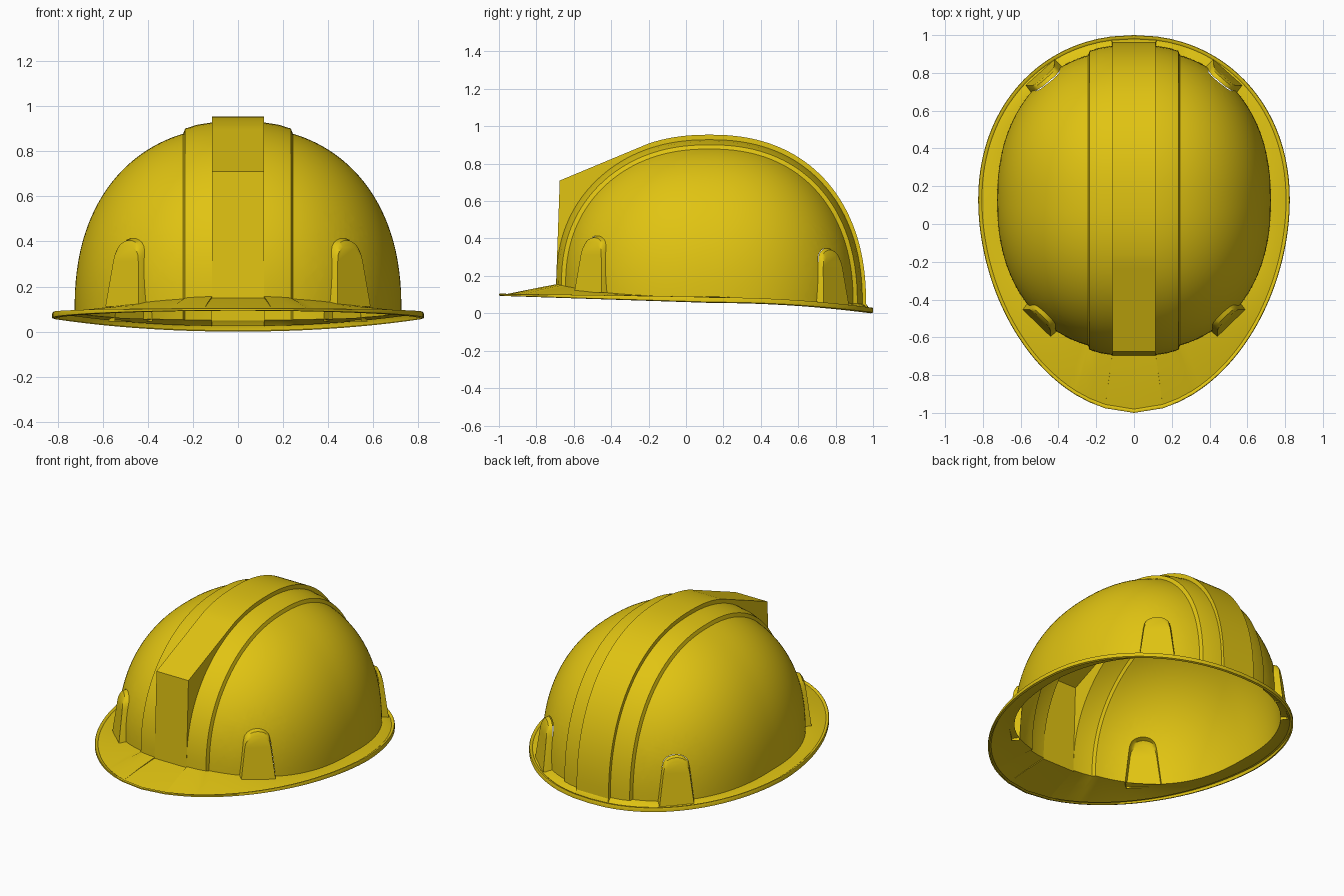
import bpy, bmesh, math
from mathutils import Vector

if "Cube" in bpy.data.objects:
    bpy.data.objects.remove(bpy.data.objects["Cube"])

A, B, C = 0.725, 0.80, 0.81      # dome half sizes
CY, Z0, N = 0.125, 0.10, 2.25    # dome centre, base height, roundness
STEPS = 72
RIDGE, BAND = 0.115, 0.243       # half widths of the raised strips

yellow = bpy.data.materials.new("safety yellow")
yellow.diffuse_color = (0.75, 0.55, 0.006, 1)
yellow.use_nodes = True
yellow.node_tree.nodes["Principled BSDF"].inputs["Base Color"].default_value = yellow.diffuse_color


def finish(bm, name, angle=28):
    mesh = bpy.data.meshes.new(name)
    bm.to_mesh(mesh)
    bm.free()
    mesh.materials.append(yellow)
    ob = bpy.data.objects.new(name, mesh)
    bpy.context.collection.objects.link(ob)
    bpy.ops.object.select_all(action='DESELECT')
    ob.select_set(True)
    bpy.context.view_layer.objects.active = ob
    bpy.ops.object.shade_smooth_by_angle(angle=math.radians(angle))
    return ob


def base_z(y):
    """Height where the shell meets the brim."""
    if y < 0.15:
        return 0.09 + 0.065 * ((0.15 - y) / 0.84) ** 3
    return 0.09 - 0.05 * (y - 0.15)


def arch(x, offset, ridge=False):
    """One front-to-back section of the shell at a given x."""
    s = max(0.0, 1 - abs(x / A) ** N) ** (1 / N)
    ry, rz = B * s + offset, C * s + offset
    if ridge:
        ry, rz = 0.838, 0.855
    pts = []
    for j in range(STEPS + 1):
        t = math.pi * j / STEPS
        c = math.cos(t)
        y = CY - math.copysign(abs(c) ** (2 / N), c) * ry
        zb = base_z(y)
        h = abs(math.sin(t)) ** (2 / N) if 0 < j < STEPS else 0
        pts.append(Vector((x, y, zb + (Z0 + rz - zb) * h)))
    if ridge:   # squared-off nose at the front
        k = next(j for j, p in enumerate(pts) if p.y > -0.2)
        foot, nose, join = Vector((x, -0.695, 0.15)), Vector((x, -0.675, 0.71)), pts[k]
        m = k // 2
        for j in range(k):
            pts[j] = foot.lerp(nose, j / m) if j <= m else nose.lerp(join, (j - m) / (k - m))
    return pts


# Shell sections from left to right, doubled at each step in height
half = [(0.0, 0, True), (RIDGE, 0, True), (RIDGE, 0.024, False),
        (0.18, 0.024, False), (BAND - 0.008, 0.02, False), (BAND, 0.0, False)]
first = math.asin(BAND / A)
half += [(A * math.sin(first + (math.pi / 2 - first) * i / 30), 0.0, False) for i in range(1, 31)]
sections = [(-x, o, r) for x, o, r in reversed(half[1:])] + half
rows = [arch(*s) for s in sections]

bm = bmesh.new()
grid = [[bm.verts.new(p) for p in row] for row in rows]
for a, b in zip(grid, grid[1:]):
    for j in range(STEPS):
        bm.faces.new((a[j], b[j], b[j + 1], a[j + 1]))
bmesh.ops.remove_doubles(bm, verts=bm.verts, dist=0.0004)


def dome_value(p):
    return (abs(p.x / A) ** N + abs((p.y - CY) / B) ** N
            + max(0, (p.z - Z0) / C) ** N)


# Slot housings: tapered round-topped plates, open to the inside
right = [(0.103, 0.0), (0.078, 0.20)]
right += [(0.074 * math.cos(a), 0.215 + 0.055 * math.sin(a))
          for a in [math.radians(d) for d in range(15, 90, 15)]]
outline = right + [(0, 0.27)] + [(-u, v) for u, v in reversed(right)]
housings = []
for label, cx, cy, nx, ny in (("front", 0.515, -0.525, 0.70, -0.71),
                              ("back", 0.497, 0.803, 0.66, 0.75)):
    for side, word in ((1, "right"), (-1, "left")):
        n = Vector((nx * side, ny, 0)).normalized()
        u = Vector((-n.y, n.x, 0))
        o = Vector((cx * side, cy, base_z(cy) - 0.012))
        up = Vector((0, 0, 1))
        face = [o + u * a + up * b - n * 0.12 * b for a, b in outline]
        back = []
        for a, b in outline:
            p = o + u * a * 1.05 + up * b * 1.12 - n * 0.12 * b
            for _ in range(100):
                if dome_value(p) <= 1:
                    break
                p = p - n * 0.002
            back.append(p)
        hb = bmesh.new()
        f = [hb.verts.new(p) for p in face]
        r = [hb.verts.new(p) for p in back]
        mid = [hb.verts.new(p.lerp(q, 0.35) + up * 0.012 * (b / 0.27))
               for p, q, (a, b) in zip(face, back, outline)]
        hb.faces.new(f)
        for l1, l2 in ((f, mid), (mid, r)):
            for i in range(len(f) - 1):
                hb.faces.new((l1[i], l2[i], l2[i + 1], l1[i + 1]))
        hb.normal_update()
        bmesh.ops.recalc_face_normals(hb, faces=hb.faces)
        hb.faces.ensure_lookup_table()
        if hb.faces[0].normal.dot(n) < 0:
            bmesh.ops.reverse_faces(hb, faces=hb.faces)
        housings.append((hb, f"{label}_{word}_slot_housing"))

        # Open the shell behind the housing
        planes = []
        for i in range(len(back) - 1):
            e = back[i + 1] - back[i]
            e = e - n * e.dot(n)
            planes.append((back[i], e.cross(n).normalized()))
        centre = o + up * 0.15
        planes = [(p, d if (p - centre).dot(d) > 0 else -d) for p, d in planes]
        for p, d in planes:
            near = [q for q in bm.faces if (q.calc_center_median() - centre).length < 0.28
                    and abs(q.calc_center_median().x) > BAND + 0.01]
            geom = list({g for q in near for g in (*q.verts, *q.edges)}) + near
            bmesh.ops.bisect_plane(bm, geom=geom, dist=1e-5, plane_co=p, plane_no=d)
        inside = []
        for q in bm.faces:
            m = q.calc_center_median()
            if (m - centre).length < 0.28 and all((m - p).dot(d) < 0 for p, d in planes):
                inside.append(q)
        bmesh.ops.delete(bm, geom=inside, context='FACES')

bm.normal_update()
if max(bm.faces, key=lambda q: q.calc_center_median().z).normal.z < 0:
    bmesh.ops.reverse_faces(bm, faces=bm.faces)
finish(bm, "shell")
for hb, name in housings:
    finish(hb, name, 35)


# Brim: from the foot of the shell out to an egg-shaped rim with a lip
def rim(p):
    dx, dy = p.x, p.y - CY
    ry, e = (1.125, 1.9) if dy < 0 else (0.875, 2.1)
    k = (abs(dx / 0.825) ** e + abs(dy / ry) ** e) ** (-1 / e)
    y = CY + dy * k
    if y < 0.15:
        low = 0.055 - 0.033 * (y - 0.15)
    else:
        low = 0.055 - 0.055 * ((y - 0.15) / 0.85) ** 2
    thick = 0.03 if y > 0 else 0.03 + 0.018 * y
    return Vector((dx * k, y, low)), thick


foot = [r[0] for r in rows] + [r[-1] for r in reversed(rows)]
bm = bmesh.new()
loops = []
for p in foot:
    edge, thick = rim(p)
    top = edge + Vector((0, 0, thick))
    inset = (edge - Vector((0, CY, edge.z))).normalized()
    ring = [p, p.lerp(top - inset * 0.02, 0.5), top - inset * 0.02 - Vector((0, 0, 0.006)),
            top - inset * 0.012, top - inset * 0.003, top - Vector((0, 0, thick * 0.2)),
            edge + Vector((0, 0, thick * 0.15)), edge - inset * 0.012]
    loops.append([bm.verts.new(q) for q in ring])
for a, b in zip(loops, loops[1:] + loops[:1]):
    for i in range(len(a) - 1):
        bm.faces.new((a[i], a[i + 1], b[i + 1], b[i]))
bmesh.ops.remove_doubles(bm, verts=bm.verts, dist=0.0004)
bm.normal_update()
if sum(q.normal.z * q.calc_area() for q in bm.faces) < 0:
    bmesh.ops.reverse_faces(bm, faces=bm.faces)
finish(bm, "brim", 40)
